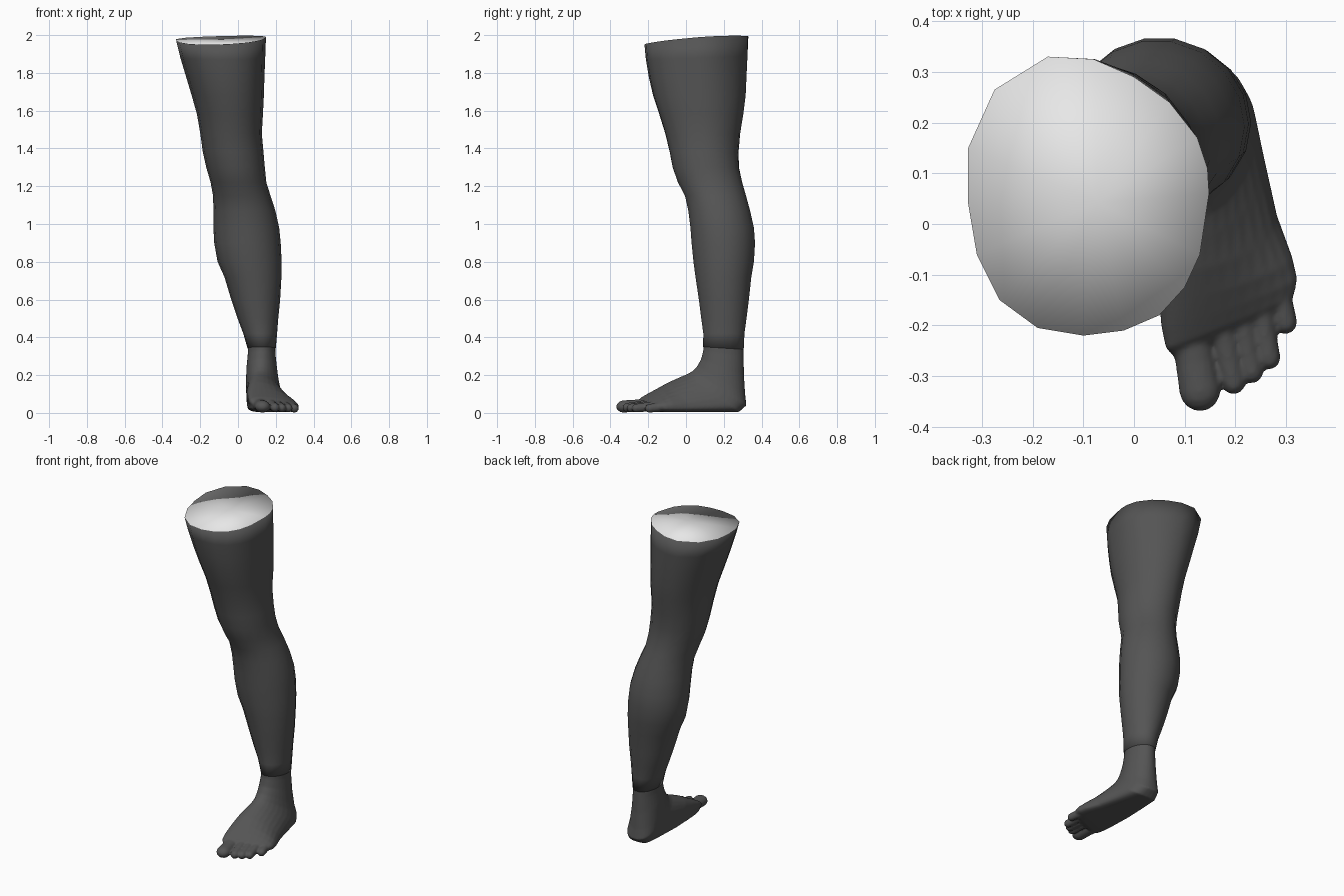
import bpy, bmesh, math
from mathutils import Vector


def material(name, v):
    m = bpy.data.materials.new(name)
    m.diffuse_color = (v, v, v, 1)
    return m


skin = material("dark grey", 0.09)
white = material("off white", 0.8)


def make_object(name, bm, mats):
    bmesh.ops.recalc_face_normals(bm, faces=bm.faces)
    for f in bm.faces:
        f.smooth = True
    me = bpy.data.meshes.new(name)
    bm.to_mesh(me)
    bm.free()
    for m in mats:
        me.materials.append(m)
    ob = bpy.data.objects.new(name, me)
    bpy.context.collection.objects.link(ob)
    return ob


def loft(bm, rings):
    """Skin a list of point rings and return the vertex rings."""
    vr = [[bm.verts.new(p) for p in r] for r in rings]
    for a, b in zip(vr, vr[1:]):
        n = len(a)
        for i in range(n):
            bm.faces.new((a[i], a[(i + 1) % n], b[(i + 1) % n], b[i]))
    return vr


def fan(bm, ring, mat=0):
    c = bm.verts.new(sum((v.co for v in ring), Vector()) / len(ring))
    for i in range(len(ring)):
        bm.faces.new((ring[i], ring[(i + 1) % len(ring)], c)).material_index = mat


# Leg: outline of the thigh cut, blended to an ellipse further down
RIM = [(.148, .06), (.13, -.06), (.1, -.125), (.05, -.18), (-.02, -.21), (-.1, -.22),
       (-.19, -.205), (-.265, -.15), (-.31, -.06), (-.327, .04), (-.327, .15),
       (-.275, .265), (-.17, .33), (-.08, .325), (0, .29), (.07, .24), (.125, .17), (.145, .11)]
# z, x left, x right, y front, y back
LEG = [(1.98, -.327, .148, -.22, .33), (1.88, -.305, .144, -.213, .33),
       (1.78, -.275, .14, -.197, .325), (1.68, -.245, .137, -.175, .32),
       (1.58, -.217, .132, -.143, .307), (1.48, -.2, .126, -.112, .29),
       (1.38, -.186, .135, -.088, .281), (1.3, -.168, .142, -.073, .283),
       (1.22, -.145, .15, -.045, .3), (1.15, -.132, .172, -.008, .32),
       (1.07, -.13, .198, .01, .342), (.98, -.13, .218, .021, .362),
       (.9, -.126, .226, .027, .368), (.8, -.108, .231, .037, .362),
       (.72, -.072, .23, .048, .348), (.6, -.036, .223, .066, .335),
       (.5, -.002, .213, .079, .322), (.42, .028, .207, .09, .311), (.343, .05, .2, .089, .307)]
rings = []
for k, (z, xl, xr, yf, yb) in enumerate(LEG):
    w = max(0, min(1, (z - 1.2) / 0.78))
    ring = []
    for i, (px, py) in enumerate(RIM):
        a = -math.tau * i / len(RIM)
        u = w * (px + .0895) / .2375 + (1 - w) * math.cos(a)
        v = w * (py - .055) / .275 + (1 - w) * math.sin(a)
        # tilted cuts at thigh and ankle
        dz = .022 * v + .008 * u - .007 * v * v if k == 0 else (-.007 * v if z < .35 else .022 * v * max(0, w - .5))
        ring.append(((xl + xr) / 2 + u * (xr - xl) / 2, (yf + yb) / 2 + v * (yb - yf) / 2, z + dz))
    rings.append(ring)
bm = bmesh.new()
vr = loft(bm, rings)
fan(bm, vr[0], 1)
fan(bm, vr[-1])
make_object("leg", bm, [skin, white])

# Foot: slices turning from the ankle to the toe line
# top y, z, bottom y, z, x left, x right, peak x, widest height, squareness, skew
FOOT = [(.094, .37, .304, .36, .053, .197, .125, .5, 1, 0),
        (.091, .33, .305, .3, .052, .198, .125, .5, 1, 0),
        (.08, .285, .307, .2, .045, .206, .122, .48, 1, 0),
        (.058, .245, .313, .1, .042, .216, .12, .46, .9, 0),
        (.035, .222, .32, .04, .043, .226, .118, .42, .8, 0),
        (.01, .207, .28, .005, .045, .24, .115, .38, .65, 0),
        (-.03, .19, .17, .004, .047, .258, .112, .34, .55, 0),
        (-.09, .163, .03, .004, .048, .283, .11, .3, .5, .05),
        (-.145, .132, -.09, .004, .055, .312, .115, .3, .5, .2),
        (-.19, .106, -.165, .004, .062, .322, .12, .34, .5, .32),
        (-.225, .085, -.215, .006, .07, .316, .125, .4, .6, .4),
        (-.25, .06, -.245, .014, .085, .295, .14, .45, .7, .42)]
rings = []
N = 32
for ty, tz, by, bz, xl, xr, xp, f, q, sk in FOOT:
    ring = []
    xc, hw = (xl + xr) / 2, (xr - xl) / 2
    for i in range(N):
        c, s = math.cos(math.tau * i / N), math.sin(math.tau * i / N)
        if s < 0:
            c = math.copysign(abs(c) ** q, c)
            s = -abs(s) ** q
        t = f + (1 - f) * s if s > 0 else f + f * s
        x = xc + hw * c + (xp - xc) * max(s, 0) ** 1.5
        ring.append((x, by + (ty - by) * t + sk * (x - .12), bz + (tz - bz) * t))
    rings.append(ring)
bm = bmesh.new()
vr = loft(bm, rings)
fan(bm, vr[0])
fan(bm, vr[-1])

# Toes: root x, y, z, tip x, y, z, radius at root and tip, height factor
TOES = [(.108, -.2, .045, .13, -.328, .034, .042, .041, .8),
        (.172, -.2, .045, .196, -.312, .028, .027, .024, 1),
        (.21, -.19, .04, .232, -.291, .026, .026, .023, 1),
        (.248, -.17, .036, .266, -.264, .025, .026, .023, 1),
        (.283, -.13, .032, .299, -.194, .024, .026, .023, 1)]
for x0, y0, z0, x1, y1, z1, r0, r1, hf in TOES:
    a, b = Vector((x0, y0, z0)), Vector((x1, y1, z1))
    d = (b - a).normalized()
    side = d.cross(Vector((0, 0, 1))).normalized()
    up = side.cross(d)
    steps = [(a, r0)] + [(a.lerp(b, .55), r0 * .92)]
    steps += [(b + d * r1 * math.sin(e), r1 * math.cos(e)) for e in (0, .4, .8, 1.15, 1.4)]
    vr = loft(bm, [[p + side * r * math.cos(math.tau * i / 16) + up * r * hf * math.sin(math.tau * i / 16)
                    for i in range(16)] for p, r in steps])
    fan(bm, vr[0])
    fan(bm, vr[-1])
foot = make_object("foot", bm, [skin])

# Fuse the toes into the foot
mod = foot.modifiers.new("fuse", 'REMESH')
mod.mode = 'VOXEL'
mod.voxel_size = 0.006
mod.use_smooth_shade = True
mod = foot.modifiers.new("soften", 'SMOOTH')
mod.factor = 0.5
mod.iterations = 3
